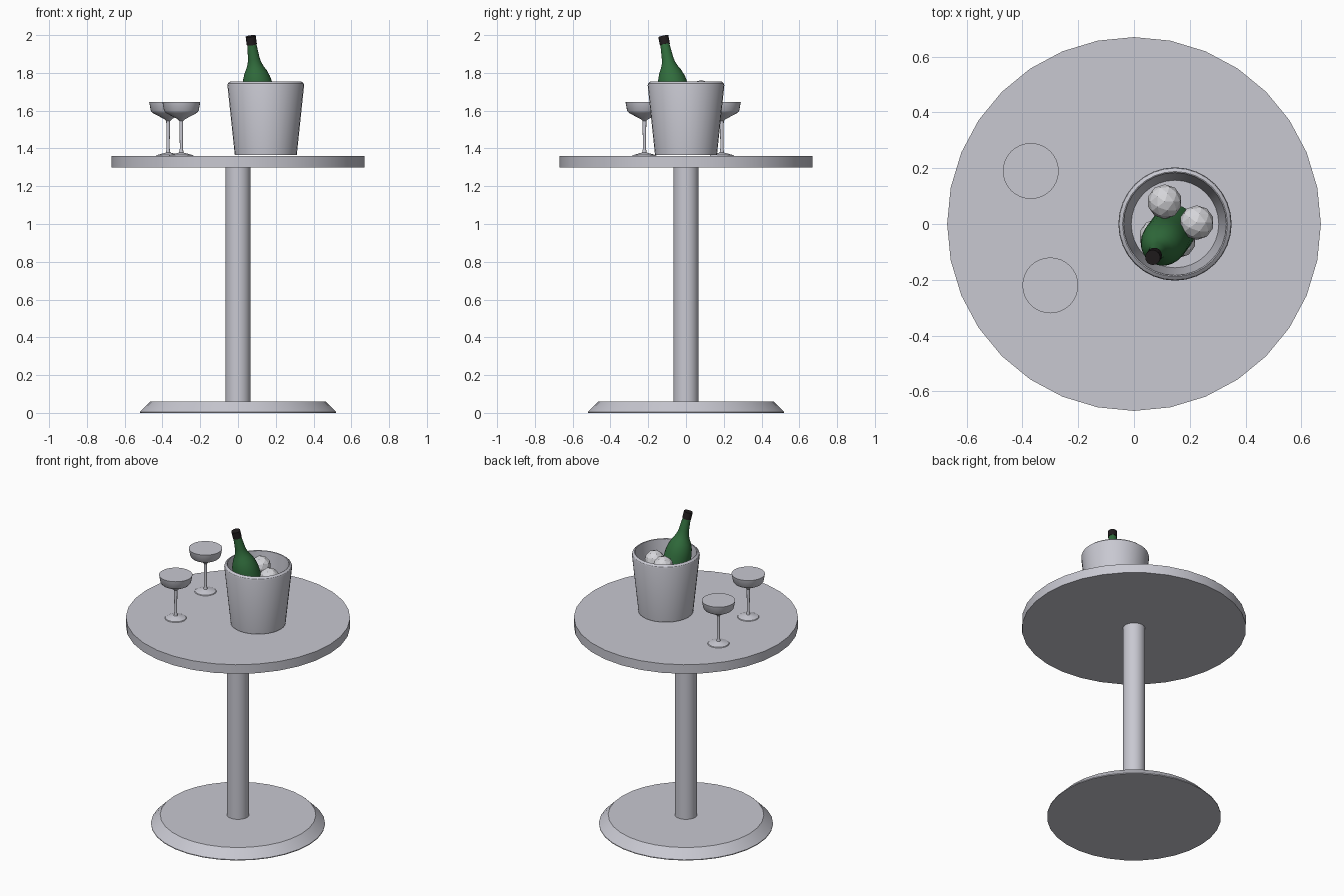
import bpy, bmesh, math
from mathutils import Vector

cube = bpy.data.objects.get("Cube")
if cube:
    bpy.data.objects.remove(cube, do_unlink=True)


def material(name, rgb):
    mat = bpy.data.materials.new(name)
    mat.use_nodes = True
    color = (*rgb, 1)
    mat.diffuse_color = color
    mat.node_tree.nodes["Principled BSDF"].inputs["Base Color"].default_value = color
    return mat


GREY = material("pale_grey", (0.58, 0.58, 0.64))
ICE = material("ice_white", (0.67, 0.67, 0.7))
GREEN = material("bottle_green", (0.03, 0.15, 0.045))
BLACK = material("cap_black", (0.015, 0.012, 0.013))


def add_object(name, bm, mat, location, smooth):
    bmesh.ops.recalc_face_normals(bm, faces=bm.faces)
    mesh = bpy.data.meshes.new(name)
    bm.to_mesh(mesh)
    bm.free()
    mesh.materials.append(mat)
    obj = bpy.data.objects.new(name, mesh)
    obj.location = location
    bpy.context.collection.objects.link(obj)
    if smooth:
        bpy.ops.object.select_all(action="DESELECT")
        obj.select_set(True)
        bpy.context.view_layer.objects.active = obj
        bpy.ops.object.shade_smooth_by_angle(angle=math.radians(30))
    return obj


def lathe(name, profile, mat, location=(0, 0, 0), sides=32):
    """Turn (radius, height) points around z, with flat caps on both ends."""
    bm = bmesh.new()
    rings = []
    for radius, z in profile:
        angles = [math.tau * i / sides for i in range(sides)]
        rings.append([bm.verts.new((radius * math.cos(a), radius * math.sin(a), z))
                      for a in angles])
    for low, high in zip(rings, rings[1:]):
        for i in range(sides):
            j = (i + 1) % sides
            bm.faces.new((low[i], low[j], high[j], high[i]))
    bm.faces.new(rings[0])
    bm.faces.new(rings[-1])
    return add_object(name, bm, mat, location, True)


# Table
lathe("table_base", [(0.52, 0), (0.52, 0.005), (0.465, 0.06)], GREY)
lathe("table_column", [(0.067, 0.05), (0.067, 1.31)], GREY)
lathe("table_top", [(0.67, 1.3), (0.67, 1.36)], GREY)

# Ice bucket: outer wall, bevelled rim, inner wall and floor
lathe("ice_bucket",
      [(0.164, 1.365), (0.203, 1.735), (0.2, 1.745), (0.188, 1.755),
       (0.184, 1.753), (0.157, 1.42)],
      GREY, (0.147, 0, 0))

# Ice balls
for i, spot in enumerate([(0.11, 0.08, 1.70), (0.225, 0.005, 1.68),
                          (0.08, -0.045, 1.49), (0.16, -0.06, 1.48)]):
    bm = bmesh.new()
    bmesh.ops.create_icosphere(bm, subdivisions=2, radius=0.062)
    add_object(f"ice_ball_{i + 1}", bm, ICE, spot, False)

# Leaning bottle, with heights measured down from the tip
tip = Vector((0.067, -0.12, 1.994))
lean = Vector((-0.033, -0.045, 0.235)).to_track_quat("Z", "Y")
bottle = lathe("bottle",
               [(0.075, -0.58), (0.083, -0.57), (0.083, -0.31), (0.08, -0.265),
                (0.073, -0.23), (0.06, -0.195), (0.046, -0.17), (0.036, -0.145),
                (0.031, -0.12), (0.024, -0.04)],
               GREEN, tip, 24)
cap = lathe("bottle_cap", [(0.027, -0.045), (0.027, 0)], BLACK, tip, 24)
for part in (bottle, cap):
    part.rotation_mode = "QUATERNION"
    part.rotation_quaternion = lean

# Filled coupe glasses
for name, x, y in (("back_glass", -0.37, 0.19), ("front_glass", -0.3, -0.22)):
    lathe(name,
          [(0.065, 0), (0.062, 0.004), (0.035, 0.012), (0.012, 0.018),
           (0.008, 0.04), (0.01, 0.185), (0.02, 0.195), (0.082, 0.228),
           (0.092, 0.24), (0.1, 0.285)],
          GREY, (x, y, 1.36))
